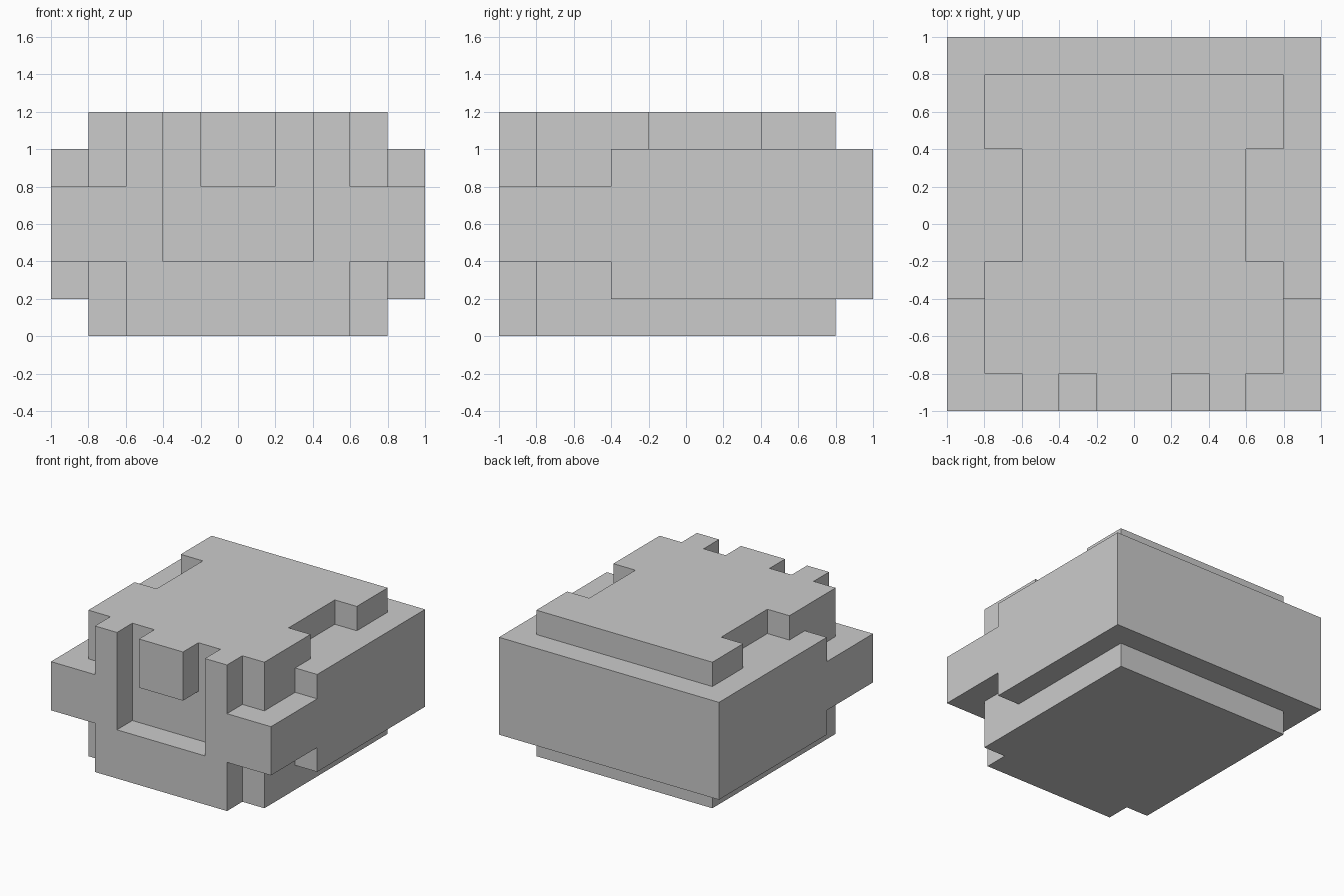
import bpy, bmesh, math
from mathutils import Matrix, Vector

if "Cube" in bpy.data.objects:
    bpy.data.objects.remove(bpy.data.objects["Cube"])

UNIT = 0.2  # the whole model sits on a 0.2 grid; dimensions below are in grid units


def box(name, x, y, z):
    """Axis-aligned box given as (min, max) ranges in grid units."""
    bm = bmesh.new()
    size = Vector((x[1] - x[0], y[1] - y[0], z[1] - z[0]))
    centre = Vector((sum(x), sum(y), sum(z))) / 2
    bmesh.ops.create_cube(bm, size=1, matrix=Matrix.Translation(centre) @ Matrix.Diagonal(size.to_4d()))
    mesh = bpy.data.meshes.new(name)
    bm.to_mesh(mesh)
    bm.free()
    obj = bpy.data.objects.new(name, mesh)
    bpy.context.collection.objects.link(obj)
    return obj


def combine(target, part, operation):
    """Boolean a part into the target and discard the helper."""
    mod = target.modifiers.new(part.name, 'BOOLEAN')
    mod.operation = operation
    mod.solver = 'EXACT'
    mod.object = part
    bpy.context.view_layer.objects.active = target
    bpy.ops.object.modifier_apply(modifier=mod.name)
    bpy.data.objects.remove(part)


# Central block
body = box("body", (-4, 4), (-4, 4), (0, 6))

# Front plate, wide rear shell and crossbar at the front
combine(body, box("front_plate", (-3, 3), (-5, 0), (0, 6)), 'UNION')
combine(body, box("rear_shell", (-5, 5), (-2, 5), (1, 5)), 'UNION')
combine(body, box("front_crossbar", (-5, 5), (-5, 0), (2, 4)), 'UNION')

# Notches in both sides of the top
for side in (-1, 1):
    x = sorted((side * 3, side * 7))
    combine(body, box("side_notch", x, (-1, 2), (5, 7)), 'DIFFERENCE')

# Front recess with a block hanging inside it
combine(body, box("front_recess", (-2, 2), (-6, -4), (2, 7)), 'DIFFERENCE')
combine(body, box("recess_block", (-1, 1), (-5, 0), (4, 6)), 'UNION')

# Merge flat faces and scale to final size
bm = bmesh.new()
bm.from_mesh(body.data)
bmesh.ops.remove_doubles(bm, verts=bm.verts, dist=0.001)
bmesh.ops.dissolve_limit(bm, angle_limit=math.radians(1), verts=bm.verts, edges=bm.edges)
bmesh.ops.scale(bm, vec=(UNIT, UNIT, UNIT), verts=bm.verts)
bm.to_mesh(body.data)
bm.free()
